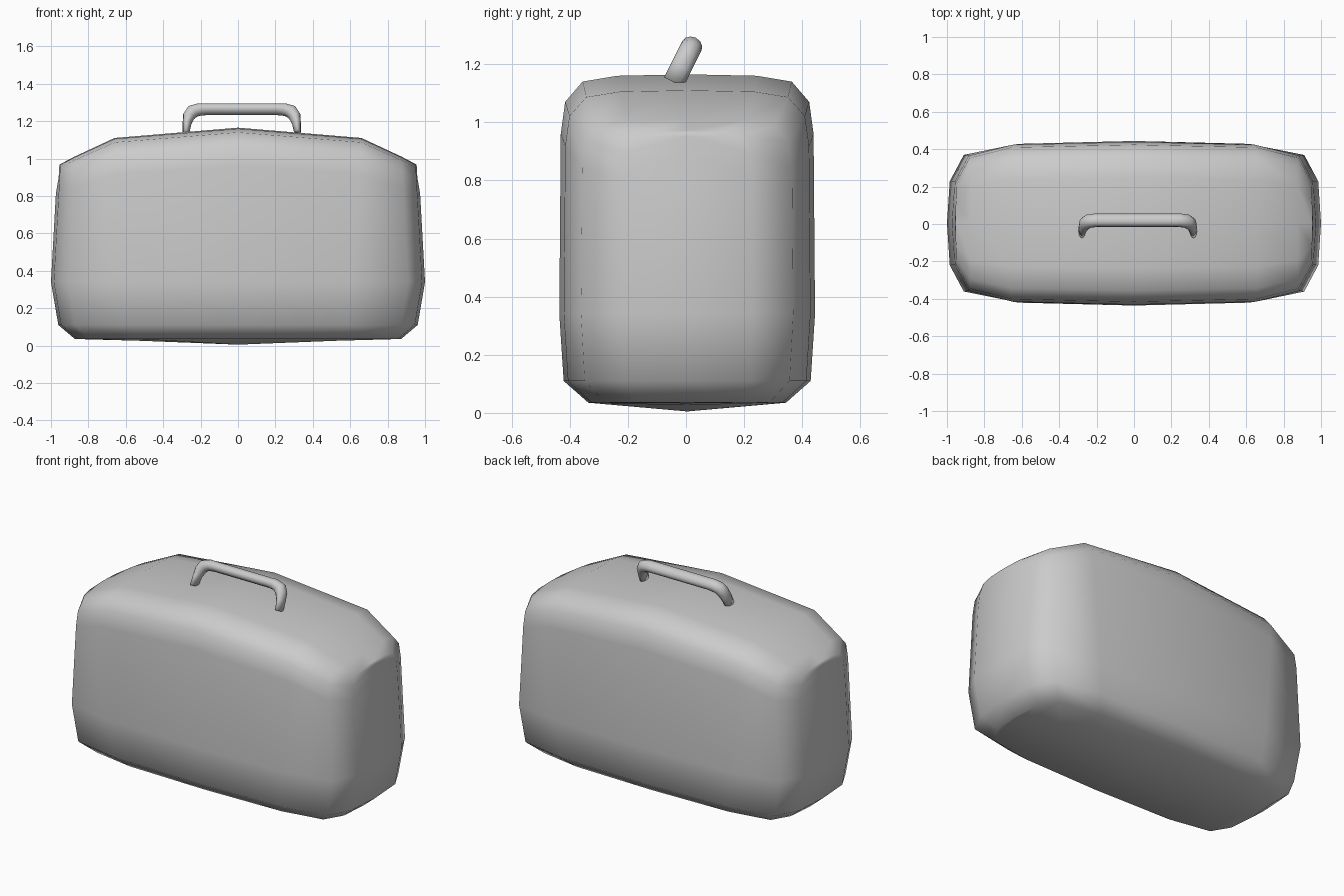
import bpy, bmesh
from math import cos, sin, pi, radians
from mathutils import Vector

cube = bpy.data.objects.get("Cube")
if cube:
    bpy.data.objects.remove(cube, do_unlink=True)

grey = bpy.data.materials.new("plain grey")
grey.use_nodes = True
COLOUR = (0.6, 0.6, 0.6, 1)
grey.diffuse_color = COLOUR
grey.node_tree.nodes["Principled BSDF"].inputs["Base Color"].default_value = COLOUR


def finish(bm, name):
    """Turn a bmesh into a smooth grey object."""
    bmesh.ops.recalc_face_normals(bm, faces=bm.faces[:])
    mesh = bpy.data.meshes.new(name)
    bm.to_mesh(mesh)
    bm.free()
    mesh.materials.append(grey)
    for p in mesh.polygons:
        p.use_smooth = True
    obj = bpy.data.objects.new(name, mesh)
    bpy.context.collection.objects.link(obj)
    return obj


def loft(bm, rings):
    """Skin neighbouring closed rings with quads."""
    loops = [[bm.verts.new(p) for p in ring] for ring in rings]
    for a, b in zip(loops, loops[1:]):
        n = len(a)
        for i in range(n):
            j = (i + 1) % n
            bm.faces.new((a[i], a[j], b[j], b[i]))
    return loops


# Body: half of the middle cross-section (y, z), from bottom to top
PROFILE = [(0, 0.005), (0.34, 0.035), (0.425, 0.11), (0.44, 0.34), (0.435, 0.96),
           (0.42, 1.07), (0.36, 1.14), (0.24, 1.16), (0, 1.165)]
# Sections: x at the belly, x at the top, y scale, top height, bottom height
SECTIONS = [(0, 0, 1, 1.165, 0.005), (0.61, 0.66, 0.965, 1.11, 0.026),
            (0.91, 0.875, 0.83, 1.01, 0.033), (0.985, 0.95, 0.51, 0.97, 0.035)]
BELLY, TOP = 0.34, 1.165


def body_point(section, y, z, side):
    mid, top_x, y_scale, top_z, low = section
    if z > BELLY:
        t = (z - BELLY) / (TOP - BELLY)
        x, z = mid + (top_x - mid) * t, BELLY + (top_z - BELLY) * t
    elif z < BELLY:
        x = mid * (0.96 if z > 0.1 else 0.87)
        z = low if y == 0 else z
    else:
        x = mid
    return Vector((side * x, y * y_scale, z))


def body_ring(section, side):
    right = PROFILE + [(-y, z) for y, z in PROFILE[-2:0:-1]]
    return [body_point(section, y, z, side) for y, z in right]


bm = bmesh.new()
rings = [body_ring(s, -1) for s in reversed(SECTIONS[1:])] + [body_ring(s, 1) for s in SECTIONS]
loops = loft(bm, rings)
# End caps: rows across, with a slightly bulging centre line
for loop, side in ((loops[0], -1), (loops[-1], 1)):
    n, last = len(loop), len(PROFILE) - 1
    centre = [loop[0]]
    for i in range(1, last):
        mid = (loop[i].co + loop[n - i].co) / 2
        bulge = 0.015 if PROFILE[i][1] < 1 else 0.005
        centre.append(bm.verts.new(mid + Vector((side * bulge, 0, 0))))
    centre.append(loop[last])
    for i in range(last):
        for a, b in ((loop[i], loop[i + 1]), (loop[-i], loop[-i - 1])):
            corners = list(dict.fromkeys((a, b, centre[i + 1], centre[i])))
            bm.faces.new(corners)
body = finish(bm, "body")
body.location.y = 0.004

# Handle: leaning tube, each ring is x, height along the lean, half width, angle
FOOT = Vector((0.02, -0.042, 1.138))
LEAN = Vector((0, 0.445, 0.895))
DEPTH = Vector((0, 0.895, -0.445))
LEG = [(-0.298, 0, 0.018, 0), (-0.292, 0.06, 0.024, -8), (-0.282, 0.1, 0.033, -20),
       (-0.262, 0.128, 0.037, -45), (-0.225, 0.139, 0.033, -75), (-0.19, 0.14, 0.03, -90)]
SIDES = 12


def handle_ring(x, s, half, angle):
    across = Vector((cos(radians(angle)), 0, 0)) + LEAN * sin(radians(angle))
    centre = FOOT + Vector((x, 0, 0)) + LEAN * s
    return [centre + across * half * cos(2 * pi * k / SIDES)
            + DEPTH * 0.037 * sin(2 * pi * k / SIDES) for k in range(SIDES)]


bm = bmesh.new()
path = LEG + [(-x, s, half, -180 - a) for x, s, half, a in reversed(LEG)]
loops = loft(bm, [handle_ring(*p) for p in path])
for end in (loops[0], loops[-1]):
    bm.faces.new(end)
finish(bm, "handle")
